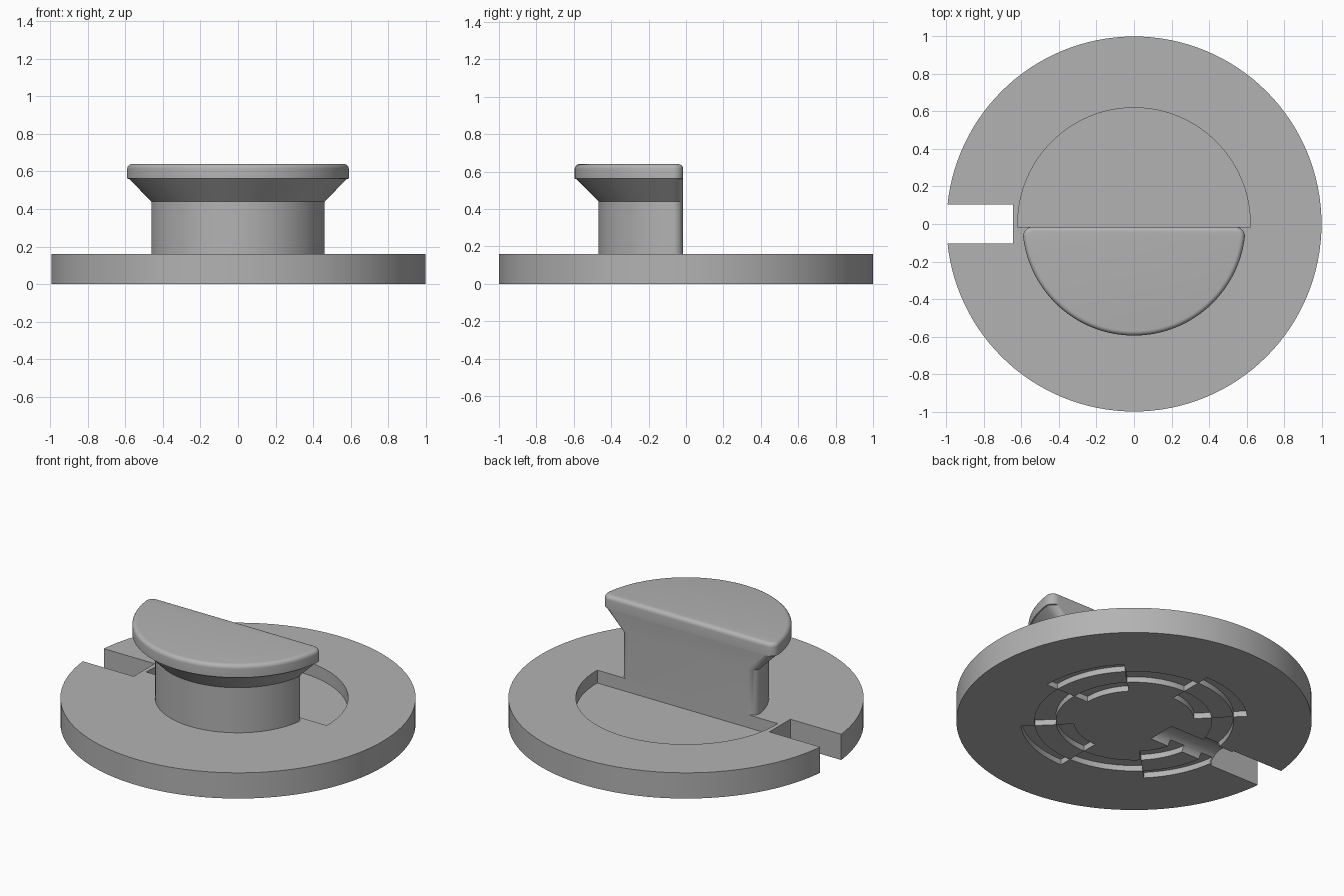
import bpy, bmesh, math

if "Cube" in bpy.data.objects:
    bpy.data.objects.remove(bpy.data.objects["Cube"])

grey = bpy.data.materials.new("plain grey")
grey.diffuse_color = (0.45, 0.45, 0.45, 1)
grey.use_nodes = True
grey.node_tree.nodes["Principled BSDF"].inputs["Base Color"].default_value = grey.diffuse_color

BACK_Y = -0.015      # plane of the flat back of the grip


def loft(name, rings):
    """Closed solid through a stack of matching outlines."""
    bm = bmesh.new()
    loops = [[bm.verts.new(p) for p in ring] for ring in rings]
    n = len(loops[0])
    for a, b in zip(loops, loops[1:]):
        for i in range(n):
            j = (i + 1) % n
            bm.faces.new((a[i], a[j], b[j], b[i]))
    bm.faces.new(loops[0][::-1])
    bm.faces.new(loops[-1])
    bmesh.ops.recalc_face_normals(bm, faces=bm.faces)
    mesh = bpy.data.meshes.new(name)
    bm.to_mesh(mesh)
    bm.free()
    mesh.materials.append(grey)
    ob = bpy.data.objects.new(name, mesh)
    bpy.context.collection.objects.link(ob)
    return ob


def prism(name, outline, z0, z1):
    return loft(name, [[(x, y, z) for x, y in outline] for z in (z0, z1)])


def arc(r, a0, a1, n, cx=0, cy=0):
    return [(cx + r * math.cos(math.radians(a0 + (a1 - a0) * i / n)),
             cy + r * math.sin(math.radians(a0 + (a1 - a0) * i / n))) for i in range(n + 1)]


def cut(target, cutter):
    cutter.hide_render = True
    mod = target.modifiers.new("cut", 'BOOLEAN')
    mod.operation, mod.solver, mod.object = 'DIFFERENCE', 'EXACT', cutter
    bpy.context.view_layer.objects.active = target
    bpy.ops.object.modifier_apply(modifier=mod.name)
    bpy.data.objects.remove(cutter)


def smooth(ob):
    bpy.ops.object.select_all(action='DESELECT')
    ob.select_set(True)
    bpy.context.view_layer.objects.active = ob
    bpy.ops.object.shade_smooth_by_angle(angle=math.radians(28))


# base disc
base = prism("base_disc", arc(1, 0, 360, 128)[:-1], 0, 0.16)

# edge slot
cut(base, prism("slot_cutter", [(-1.2, -0.103), (-0.645, -0.103),
                                (-0.645, 0.103), (-1.2, 0.103)], -0.1, 0.3))

# half-round finger recess behind the grip
half = [(0.62, BACK_Y)] + arc(0.62, 0, 180, 64) + [(-0.62, BACK_Y)]
cut(base, prism("recess_cutter", half, 0.08, 0.3))

# stepped ring grooves underneath, alternating every 45 degrees
for k in range(8):
    bands = [(0.34, 0.438), (0.562, 0.64)] if k % 2 == 0 else [(0.44, 0.56)]
    for r0, r1 in bands:
        a = 45 * k
        sector = arc(r0, a, a + 45, 14) + arc(r1, a + 45, a, 14)
        cut(base, prism("groove_cutter", sector, -0.1, 0.035))

# rounded channel underneath, leading from the slot inwards
section = [(-0.09, -0.1)] + [(0.09 * math.cos(t), 0.06 * math.sin(t)) for t in
                             [math.pi * (1 - i / 16) for i in range(17)]] + [(0.09, -0.1)]
cut(base, loft("channel_cutter", [[(x, y, z) for y, z in section] for x in (-0.7, -0.2)]))
smooth(base)


# half-round grip: stem, flare and rounded cap
def grip_ring(radius, fillet, z, inset=0.0):
    r, f, y0 = radius - inset, fillet - inset, BACK_Y - inset
    cy = y0 - f
    cx = math.sqrt((r - f) ** 2 - cy ** 2)
    a = math.degrees(math.atan2(cy, cx))
    pts = (arc(r, -180 - a, a, 64) + arc(f, a, 90, 8, cx, cy)[1:]
           + arc(f, 90, 180 - a, 8, -cx, cy)[:-1])
    return [(x, y, z) for x, y in pts]


bevel = 0.025
rings = [grip_ring(0.467, 0.05, 0.16), grip_ring(0.467, 0.05, 0.44),
         grip_ring(0.585, 0.05, 0.56), grip_ring(0.595, 0.05, 0.562)]
for i in range(6):
    t = math.pi / 2 * i / 5
    rings.append(grip_ring(0.595, 0.05, 0.64 - bevel + bevel * math.sin(t),
                           bevel * (1 - math.cos(t))))
smooth(loft("grip", rings))
